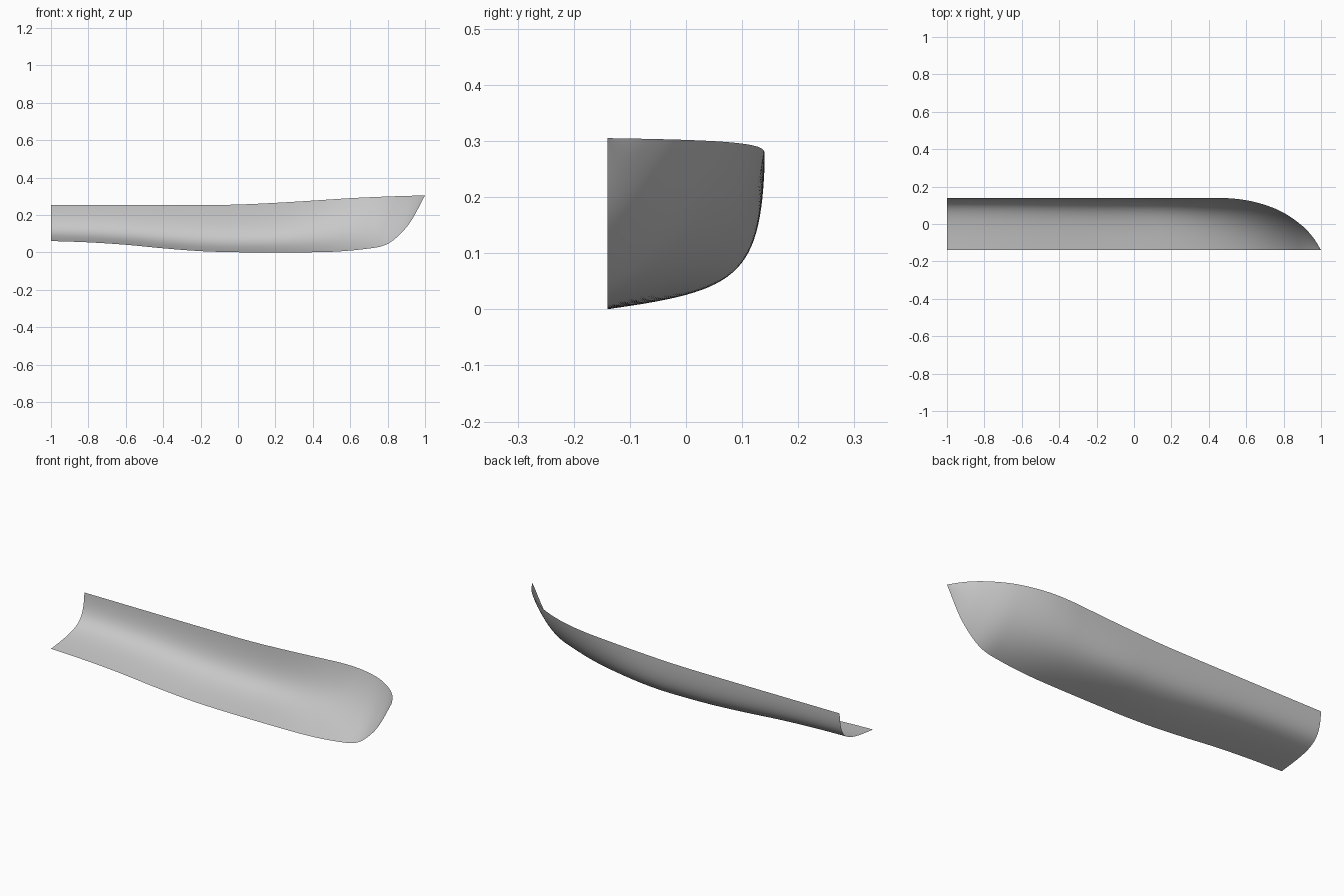
import bpy
import bmesh

cube = bpy.data.objects.get("Cube")
if cube:
    bpy.data.objects.remove(cube, do_unlink=True)

# Hull lines as (x, value): sheer half-breadth, sheer height, keel height
SHEER_Y = [(-1, .14), (0, .14), (.4, .14), (.5, .138), (.6, .127), (.7, .102),
           (.8, .06), (.9, -.01), (.96, -.075), (1, -.14)]
SHEER_Z = [(-1, .253), (-.2, .253), (0, .256), (.2, .265), (.4, .277),
           (.6, .29), (.8, .299), (1, .305)]
KEEL_Z = [(-1, .061), (-.8, .054), (-.6, .041), (-.4, .022), (-.2, .007), (0, .001),
          (.4, .001), (.55, .006), (.7, .021), (.78, .037), (.84, .073),
          (.92, .16), (1, .305)]
CENTRE_Y = -.14
STATIONS, RIBS = 90, 28


def sample(line, x):
    """Smooth interpolation through the points of a hull line."""
    def slope(i):
        a, b = line[max(i - 1, 0)], line[min(i + 1, len(line) - 1)]
        return (b[1] - a[1]) / (b[0] - a[0])
    i = 0
    while i < len(line) - 2 and x > line[i + 1][0]:
        i += 1
    (x0, v0), (x1, v1) = line[i], line[i + 1]
    h = x1 - x0
    t = (x - x0) / h
    return (v0 * (2*t**3 - 3*t**2 + 1) + v1 * (3*t**2 - 2*t**3)
            + h * slope(i) * (t**3 - 2*t**2 + t) + h * slope(i + 1) * (t**3 - t**2))


def section(x):
    """Cross-section from keel to sheer: round bilge aft, flared towards the bow."""
    ky, kz = CENTRE_Y, sample(KEEL_Z, x)
    sy, sz = sample(SHEER_Y, x), sample(SHEER_Z, x)
    f = min(max((x - .05) / .95, 0), 1)
    f = f * f * (3 - 2 * f)
    # control points as fractions of the breadth and depth
    y1, z1 = .82 + (.42 - .82) * f, .12 + (.25 - .12) * f
    y2, z2 = .97 + (.78 - .97) * f, .22 + (.60 - .22) * f
    points = []
    for j in range(RIBS + 1):
        t = j / RIBS
        b1, b2, b3 = 3*t*(1 - t)**2, 3*t*t*(1 - t), t**3
        points.append((x, ky + (sy - ky) * (b1*y1 + b2*y2 + b3),
                       kz + (sz - kz) * (b1*z1 + b2*z2 + b3)))
    return points


# Half hull shell, with stations packed closer towards the bow
bm = bmesh.new()
rows = []
for i in range(STATIONS + 1):
    x = 1 - 2 * (1 - i / STATIONS) ** 1.5
    rows.append([bm.verts.new(p) for p in section(x)])
for a, b in zip(rows, rows[1:]):
    for j in range(RIBS):
        bm.faces.new((a[j], a[j + 1], b[j + 1], b[j]))
# Close the bow to a single point
bmesh.ops.remove_doubles(bm, verts=bm.verts, dist=1e-5)
bm.normal_update()
if sum(f.normal.z * f.calc_area() for f in bm.faces) > 0:
    bmesh.ops.reverse_faces(bm, faces=bm.faces)
for f in bm.faces:
    f.smooth = True
mesh = bpy.data.meshes.new("half_hull")
bm.to_mesh(mesh)
bm.free()
hull = bpy.data.objects.new("half_hull", mesh)
bpy.context.collection.objects.link(hull)

# Plain grey material
grey = bpy.data.materials.new("hull_grey")
grey.use_nodes = True
colour = (.58, .58, .58, 1)
grey.diffuse_color = colour
for node in grey.node_tree.nodes:
    if node.type == 'BSDF_PRINCIPLED':
        node.inputs["Base Color"].default_value = colour
mesh.materials.append(grey)
